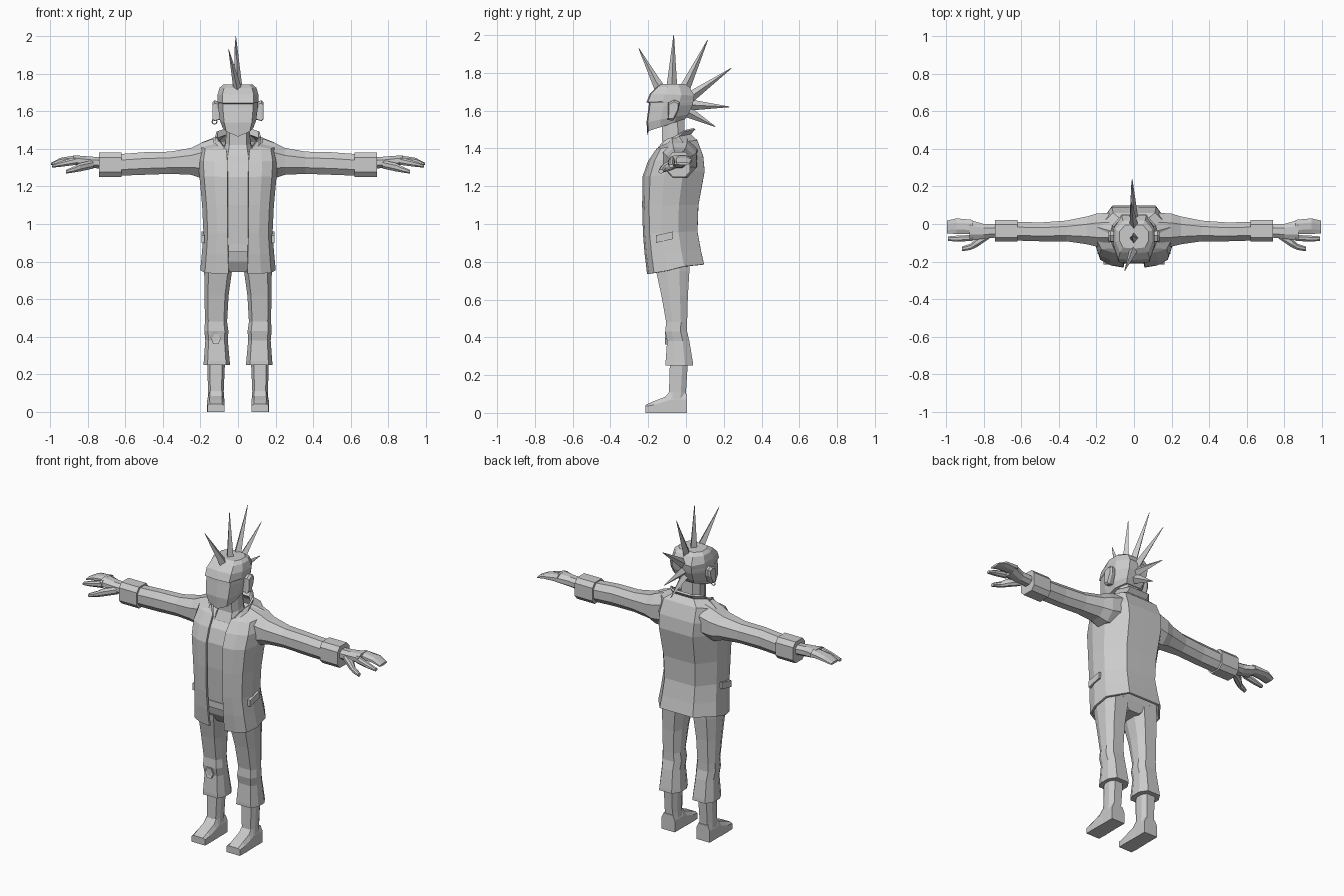
import bpy, bmesh, math
from mathutils import Vector

GREY = bpy.data.materials.new("plain grey")
GREY.diffuse_color = (0.6, 0.6, 0.6, 1)


def loft(name, rings, closed=True, mirror=False, shell=0.0):
    """Skin a list of equal-length rings; closed rings get end caps."""
    bm = bmesh.new()
    vs = [[bm.verts.new(p) for p in r] for r in rings]
    n = len(vs[0])
    for a, b in zip(vs, vs[1:]):
        for i in range(n if closed else n - 1):
            j = (i + 1) % n
            bm.faces.new((a[i], a[j], b[j], b[i]))
    if closed:
        bm.faces.new(vs[0][::-1])
        bm.faces.new(vs[-1])
    bmesh.ops.recalc_face_normals(bm, faces=bm.faces)
    me = bpy.data.meshes.new(name)
    bm.to_mesh(me)
    bm.free()
    me.materials.append(GREY)
    ob = bpy.data.objects.new(name, me)
    bpy.context.collection.objects.link(ob)
    if mirror:
        m = ob.modifiers.new("mirror", 'MIRROR')
        m.use_clip = True
    if shell:
        s = ob.modifiers.new("thickness", 'SOLIDIFY')
        s.thickness = shell
        s.offset = 0
    return ob


def body_ring(zf, zb, w, yf, yb, cx=0.0, shape=((0.7, 0), (1, 0.3), (1, 0.7), (0.6, 1))):
    """Level-ish ring, front edge at zf and back edge at zb."""
    half = [(w * u, v) for u, v in shape]
    pts = half + [(-x, v) for x, v in reversed(half)]
    return [(cx + x, yf + (yb - yf) * v, zf + (zb - zf) * v) for x, v in pts]


def arm_ring(x, y0, y1, z0, z1, c=0.28):
    """Eight-sided ring across the arm."""
    dy, dz = (y1 - y0) * c, (z1 - z0) * c
    return [(x, y, z) for y, z in ((y0, z0 + dz), (y0 + dy, z0), (y1 - dy, z0), (y1, z0 + dz),
                                   (y1, z1 - dz), (y1 - dy, z1), (y0 + dy, z1), (y0, z1 - dz))]


# Open jacket: half shell from front edge to centre back, mirrored
jacket = []
for zf, zb, w, yf, yb, gap in (
        (0.735, 0.785, 0.195, -0.200, 0.090, 0.050), (0.84, 0.86, 0.186, -0.213, 0.073, 0.052),
        (0.95, 0.96, 0.178, -0.222, 0.055, 0.054), (1.10, 1.10, 0.185, -0.226, 0.060, 0.055),
        (1.25, 1.28, 0.200, -0.224, 0.093, 0.055), (1.33, 1.36, 0.205, -0.196, 0.085, 0.056),
        (1.39, 1.44, 0.195, -0.155, 0.055, 0.060), (1.40, 1.475, 0.120, -0.145, 0.020, 0.068),
        (1.44, 1.505, 0.115, -0.115, 0.045, 0.095)):
    d = yb - yf
    ring = [(gap, yf, 0), (max(0.62 * w, gap + 0.01), yf + 0.01, 0.03), (0.88 * w, yf + 0.12 * d, 0.12),
            (w, yf + 0.35 * d, 0.35), (0.97 * w, yf + 0.65 * d, 0.8), (0.56 * w, yb, 1), (0, yb, 1)]
    jacket.append([(x, y, zf + (zb - zf) * t) for x, y, t in ring])
loft("jacket", jacket, closed=False, mirror=True, shell=0.012)

# Pocket flaps on the jacket sides
loft("pocket_flap", [[(0.178, -0.16, z), (0.195, -0.16, z), (0.195, -0.07, z + 0.02), (0.178, -0.07, z + 0.02)]
                     for z in (0.90, 0.94)], mirror=True)

# Shirt, belt and hips under the jacket
loft("shirt", [body_ring(*r) for r in (
    (0.88, 0.88, 0.155, -0.195, 0.035), (1.10, 1.10, 0.165, -0.210, 0.04), (1.25, 1.27, 0.178, -0.210, 0.07),
    (1.33, 1.36, 0.175, -0.182, 0.06), (1.365, 1.42, 0.12, -0.150, 0.03))])
loft("belt", [body_ring(z, z, 0.16, -0.2, 0.035) for z in (0.85, 0.89)])
loft("hips", [body_ring(0.745, 0.745, 0.06, -0.14, 0.0), body_ring(0.80, 0.80, 0.16, -0.175, 0.02),
              body_ring(0.86, 0.86, 0.158, -0.19, 0.03)])

# Sleeve with turned cuff
loft("sleeve", [arm_ring(*r) for r in (
    (0.13, -0.125, 0.06, 1.25, 1.455), (0.20, -0.12, 0.055, 1.245, 1.43), (0.25, -0.108, 0.04, 1.262, 1.405),
    (0.36, -0.092, 0.018, 1.267, 1.385), (0.50, -0.092, 0.008, 1.262, 1.382), (0.63, -0.088, 0.012, 1.257, 1.372))],
    mirror=True)
loft("cuff", [arm_ring(x, -0.094, 0.02, 1.25, 1.38, 0.2) for x in (0.62, 0.74)], mirror=True)

# Hand: palm, joined fingers, index finger and thumb
loft("palm", [arm_ring(*r) for r in (
    (0.73, -0.072, 0.0, 1.295, 1.355), (0.80, -0.078, 0.0, 1.30, 1.36), (0.875, -0.088, 0.022, 1.315, 1.366))],
    mirror=True)
loft("fingers", [arm_ring(*r) for r in (
    (0.86, -0.052, 0.022, 1.32, 1.366), (0.945, -0.053, 0.03, 1.322, 1.352), (0.995, -0.05, 0.018, 1.313, 1.326))],
    mirror=True)
loft("index_finger", [arm_ring(*r) for r in (
    (0.86, -0.09, -0.058, 1.315, 1.358), (0.94, -0.094, -0.062, 1.305, 1.335), (0.99, -0.09, -0.066, 1.30, 1.316))],
    mirror=True)
loft("thumb", [arm_ring(*r) for r in (
    (0.77, -0.078, -0.04, 1.295, 1.34), (0.84, -0.125, -0.075, 1.28, 1.325), (0.87, -0.138, -0.105, 1.275, 1.308),
    (0.915, -0.145, -0.12, 1.268, 1.288))], mirror=True)

# Trouser leg, flared over the boot
loft("trouser_leg", [body_ring(*r) for r in (
    (0.25, 0.25, 0.071, -0.108, 0.038, 0.113), (0.27, 0.27, 0.069, -0.108, 0.036, 0.113),
    (0.38, 0.38, 0.060, -0.100, 0.018, 0.114), (0.43, 0.43, 0.064, -0.110, 0.006, 0.115),
    (0.48, 0.48, 0.059, -0.105, 0.006, 0.117), (0.62, 0.62, 0.064, -0.130, 0.010, 0.114),
    (0.75, 0.75, 0.074, -0.158, 0.018, 0.106), (0.84, 0.84, 0.076, -0.170, 0.02, 0.10))], mirror=True)

# Boot shaft, foot and sole
loft("boot_shaft", [body_ring(*r) for r in (
    (0.04, 0.04, 0.044, -0.105, 0.0, 0.118), (0.11, 0.11, 0.042, -0.09, 0.0, 0.118),
    (0.27, 0.27, 0.047, -0.085, 0.01, 0.116))], mirror=True)
loft("boot_foot", [[(0.118 - w, y, 0), (0.118 + w, y, 0), (0.118 + w, y, h), (0.118 + 0.7 * w, y, t),
                    (0.118 - 0.7 * w, y, t), (0.118 - w, y, h)] for y, w, h, t in (
    (-0.215, 0.045, 0.035, 0.042), (-0.17, 0.047, 0.042, 0.062), (-0.11, 0.046, 0.06, 0.085),
    (-0.08, 0.045, 0.07, 0.12), (0.004, 0.045, 0.07, 0.10))], mirror=True)

# Torn patch on one knee
loft("knee_patch", [[(-0.118 + 0.028 * s * math.cos(a), y, 0.395 + 0.038 * s * math.sin(a))
                     for a in (math.tau * i / 6 for i in range(6))]
                    for y, s in ((-0.095, 1), (-0.112, 1), (-0.108, 0.6))])

# Neck
loft("neck", [body_ring(1.33, 1.38, 0.085, -0.165, 0.0), body_ring(1.42, 1.45, 0.066, -0.125, -0.005),
              body_ring(1.56, 1.58, 0.062, -0.13, -0.01)])

# Head with pointed chin and brow ridge
head = [body_ring(*r, shape=((0.76, 0), (1, 0.32), (1, 0.7), (0.6, 1))) for r in (
    (1.492, 1.555, 0.082, -0.198, -0.005), (1.54, 1.58, 0.097, -0.203, 0.012), (1.62, 1.63, 0.106, -0.192, 0.035),
    (1.640, 1.645, 0.107, -0.190, 0.038), (1.645, 1.655, 0.108, -0.203, 0.040), (1.69, 1.68, 0.109, -0.185, 0.044),
    (1.725, 1.725, 0.098, -0.150, 0.018), (1.742, 1.742, 0.078, -0.125, -0.005))]
for i, r in enumerate(head):
    mid = (Vector(r[0]) + Vector(r[-1])) / 2
    mid.z -= 0.027 if i == 0 else 0.0
    mid.y -= 0.006
    r.append(tuple(mid))
loft("head", head)

# Ears and one earring
loft("ear", [[(x, -0.072 + s * y, 1.6 + s * z) for y, z in (
    (-0.025, -0.05), (0.005, -0.052), (0.035, 0.005), (0.037, 0.045), (0.012, 0.058), (-0.022, 0.042))]
    for x, s in ((0.095, 0.85), (0.125, 1.0), (0.137, 0.8))], mirror=True)
bpy.ops.mesh.primitive_torus_add(location=(-0.125, -0.085, 1.545), major_radius=0.013, minor_radius=0.003,
                                 major_segments=10, minor_segments=4, rotation=(math.pi / 2, 0, 0))
bpy.context.object.name = "earring"
bpy.context.object.data.materials.append(GREY)

# Mohawk spikes: base (y, z) to tip (x, y, z)
for k, (by, bz, tip) in enumerate((
        (-0.135, 1.71, (-0.05, -0.25, 1.93)), (-0.075, 1.72, (-0.012, -0.065, 2.0)),
        (-0.01, 1.71, (-0.015, 0.115, 1.975)), (0.02, 1.67, (-0.01, 0.24, 1.825)),
        (0.025, 1.63, (-0.012, 0.23, 1.62)), (0.015, 1.59, (-0.005, 0.155, 1.515)))):
    base, tip = Vector((0, by, bz)), Vector(tip)
    side = (tip - base).cross(Vector((1, 0, 0))).normalized()
    loft(f"hair_spike_{k + 1}", [[tuple(c + Vector((1, 0, 0)) * (u * 0.024 * s) + side * (v * 0.029 * s))
                                  for u, v in ((1, 0), (0, 1), (-1, 0), (0, -1))]
                                 for c, s in ((base, 1), (tip, 0.06))])
